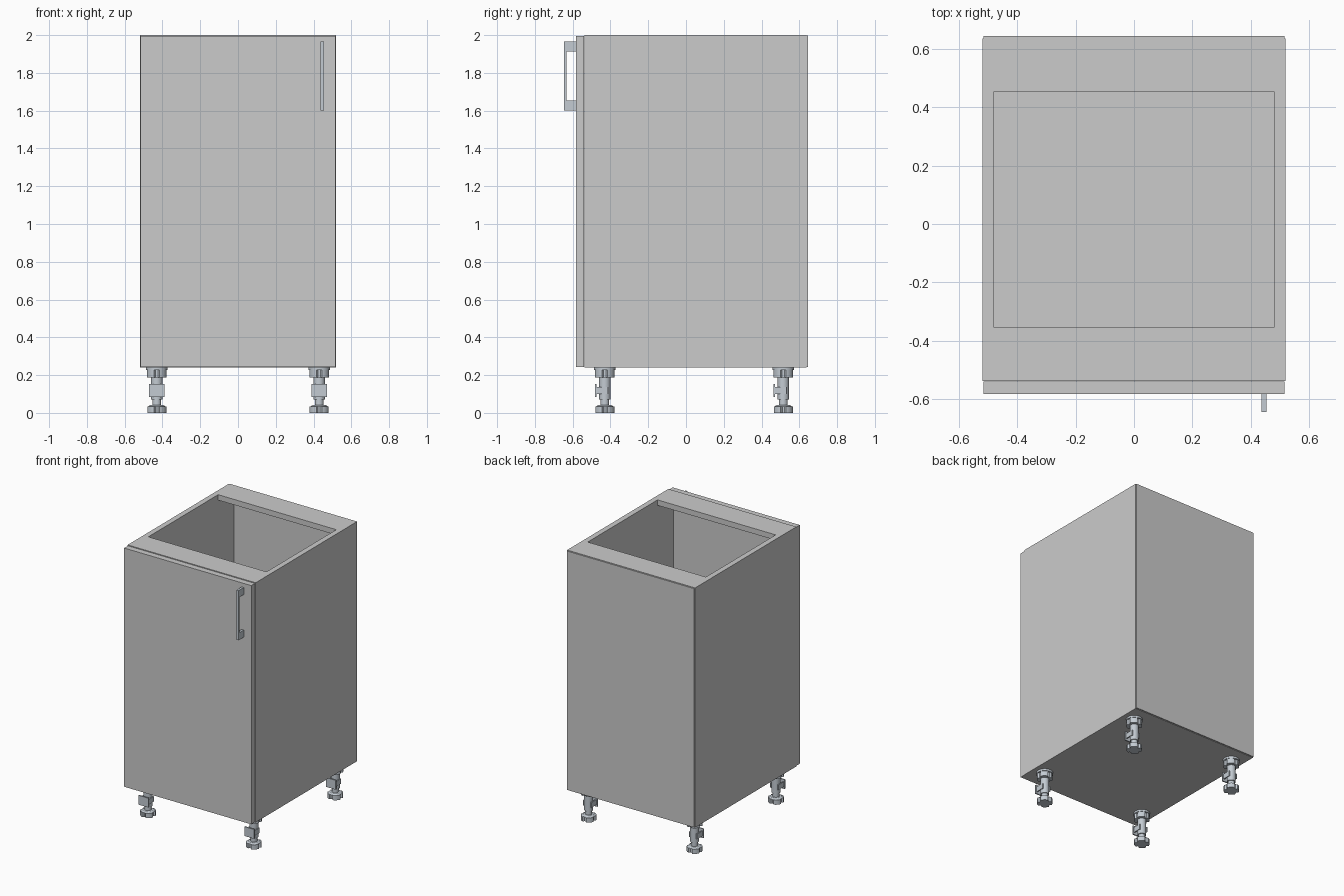
import bpy, bmesh, math
from mathutils import Matrix, Vector

if "Cube" in bpy.data.objects:
    bpy.data.objects.remove(bpy.data.objects["Cube"])

steel = bpy.data.materials.new("brushed_steel")
steel.diffuse_color = (0.55, 0.60, 0.65, 1)
steel.use_nodes = True
steel.node_tree.nodes["Principled BSDF"].inputs["Base Color"].default_value = steel.diffuse_color


def add_box(bm, x, y, z):
    """Box from three (min, max) ranges."""
    size = Vector((x[1] - x[0], y[1] - y[0], z[1] - z[0]))
    mid = Vector((sum(x), sum(y), sum(z))) / 2
    bmesh.ops.create_cube(bm, size=1, matrix=Matrix.Translation(mid) @ Matrix.Diagonal(size).to_4x4())


def add_cone(bm, r1, r2, z0, z1):
    bmesh.ops.create_cone(bm, cap_ends=True, segments=32, radius1=r1, radius2=r2,
                          depth=z1 - z0, matrix=Matrix.Translation((0, 0, (z0 + z1) / 2)))


def add_prism(bm, points, direction):
    """Extrude a closed outline of 3D points along a direction."""
    face = bm.faces.new([bm.verts.new(p) for p in points])
    new = bmesh.ops.extrude_face_region(bm, geom=[face], use_keep_orig=True)["geom"]
    bmesh.ops.translate(bm, verts=[v for v in new if isinstance(v, bmesh.types.BMVert)], vec=direction)


def add_notched_disc(bm, r_out, r_in, z0, z1):
    """Disc with four slots cut into its rim."""
    pts = []
    for i in range(48):
        a = math.tau * i / 48
        r = r_in if i % 12 in (11, 0, 1) else r_out
        pts.append((r * math.cos(a), r * math.sin(a), z0))
    add_prism(bm, pts, (0, 0, z1 - z0))


def to_mesh(bm, name):
    bmesh.ops.recalc_face_normals(bm, faces=bm.faces)
    mesh = bpy.data.meshes.new(name)
    bm.to_mesh(mesh)
    bm.free()
    return mesh


def place(name, mesh, location=(0, 0, 0)):
    obj = bpy.data.objects.new(name, mesh)
    obj.location = location
    bpy.context.collection.objects.link(obj)
    return obj


def panel(name, x, y, z):
    bm = bmesh.new()
    add_box(bm, x, y, z)
    return place(name, to_mesh(bm, name))


# Carcass: sides, bottom, two top rails, back
W, T = 0.52, 0.04
FRONT, BACK = -0.538, 0.637
LOW, TOP = 0.24, 2.0
inner = (-W + T, W - T)
panel("left_side", (-W, -W + T), (FRONT, BACK), (LOW, TOP))
panel("right_side", (W - T, W), (FRONT, BACK), (LOW, TOP))
panel("bottom_panel", inner, (FRONT, BACK), (LOW, LOW + T))
panel("front_top_rail", inner, (FRONT, -0.355), (TOP - T, TOP))
panel("back_top_rail", inner, (0.455, BACK), (TOP - T, TOP))
panel("back_panel", (-0.517, 0.517), (BACK, 0.645), (LOW + 0.003, TOP - 0.003))

# Door
panel("door", (-0.516, 0.516), (-0.583, -0.54), (LOW + 0.002, TOP - 0.005))

# Bow handle
bm = bmesh.new()
profile = [(-0.583, 1.60), (-0.645, 1.60), (-0.645, 1.965), (-0.583, 1.965),
           (-0.583, 1.913), (-0.632, 1.913), (-0.632, 1.653), (-0.583, 1.653)]
add_prism(bm, [(0.438, y, z) for y, z in profile], (0.017, 0, 0))
handle = to_mesh(bm, "door_handle")
handle.materials.append(steel)
place("door_handle", handle)

# Adjustable leg, one mesh shared by all four
bm = bmesh.new()
add_notched_disc(bm, 0.052, 0.040, 0.0, 0.034)      # foot
add_cone(bm, 0.046, 0.036, 0.034, 0.041)
add_cone(bm, 0.023, 0.023, 0.041, 0.075)            # threaded stem
add_cone(bm, 0.030, 0.030, 0.070, 0.192)            # tube
add_notched_disc(bm, 0.053, 0.042, 0.188, 0.226)    # socket
add_cone(bm, 0.057, 0.057, 0.226, LOW)              # mounting flange
add_box(bm, (-0.040, 0.040), (-0.053, -0.044), (0.085, 0.153))   # plinth clip plate
for s in (-1, 1):                                   # clip jaws around the tube
    add_box(bm, sorted((s * 0.026, s * 0.034)), (-0.044, 0.018), (0.100, 0.138))
leg = to_mesh(bm, "leg")
leg.materials.append(steel)
for p in leg.polygons:
    p.use_smooth = True
leg.set_sharp_from_angle(angle=math.radians(30))

for side, x in (("left", -0.43), ("right", 0.43)):
    for end, y in (("front", -0.43), ("back", 0.515)):
        place(f"{end}_{side}_leg", leg, (x, y, 0))
